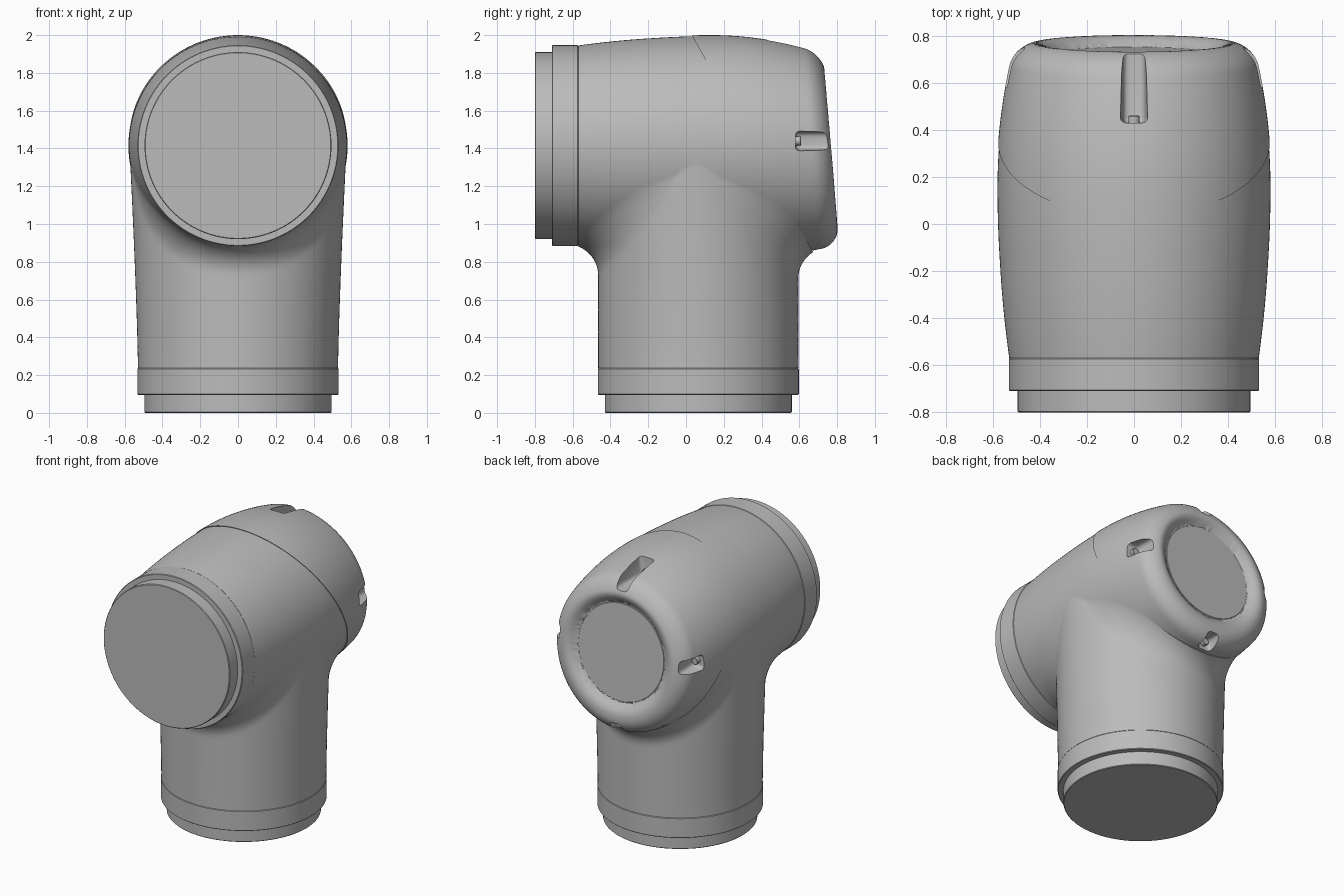
import bpy, bmesh
from math import hypot, radians, pi
from mathutils import Vector, Matrix

cube = bpy.data.objects.get("Cube")
if cube:
    bpy.data.objects.remove(cube)

grey = bpy.data.materials.new("light_grey")
grey.use_nodes = True
COLOUR = (0.5, 0.5, 0.5, 1)
grey.diffuse_color = COLOUR
grey.node_tree.nodes["Principled BSDF"].inputs["Base Color"].default_value = COLOUR

ARM_Z, LEG_Y, TUBE_R, PLUG_R = 1.415, 0.065, 0.53, 0.495
CENTRE = Vector((0, 0.06, 1.41))
SEAM_POINT, SEAM_NORMAL = Vector((0, 0.03, 2)), Vector((0, 0.873, 0.488))
BACK_NORMAL, BACK_DIST = Vector((0, 0.997, 0.0775)), 0.876
BACK_CENTRE = Vector((0, 0.768, 1.42))


def add_object(name, bm):
    mesh = bpy.data.meshes.new(name)
    bm.to_mesh(mesh)
    bm.free()
    obj = bpy.data.objects.new(name, mesh)
    bpy.context.collection.objects.link(obj)
    mesh.materials.append(grey)
    return obj


def smooth(obj):
    bpy.ops.object.select_all(action='DESELECT')
    obj.select_set(True)
    bpy.context.view_layer.objects.active = obj
    bpy.ops.object.shade_smooth_by_angle(angle=radians(32))


def cylinder(name, radius, start, end, sides=128, bevel=0.004):
    """Capped cylinder between two points with softened rims."""
    start, end = Vector(start), Vector(end)
    axis = end - start
    bm = bmesh.new()
    bmesh.ops.create_cone(bm, cap_ends=True, segments=sides, radius1=radius,
                          radius2=radius, depth=axis.length)
    rims = [e for e in bm.edges if any(len(f.verts) > 4 for f in e.link_faces)]
    bmesh.ops.bevel(bm, geom=rims, offset=bevel, segments=1, affect='EDGES')
    turn = axis.to_track_quat('Z', 'Y').to_matrix().to_4x4()
    bm.transform(Matrix.Translation((start + end) / 2) @ turn)
    obj = add_object(name, bm)
    smooth(obj)
    return obj


# Rounded union and rounded intersection of distance fields
def blend_union(a, b, k):
    return max(k, min(a, b)) - hypot(max(k - a, 0), max(k - b, 0))


def blend_cut(a, b, k):
    return -blend_union(-a, -b, k)


def arm(x, y, z):
    """Barrel along y, tapering faster towards the back."""
    length = 0.72 if y < 0.15 else 0.52
    radius = 0.585 - 0.055 * ((y - 0.15) / length) ** 2
    mid = ARM_Z - 0.077 * max(y - 0.1, 0) ** 2
    return hypot(x, z - mid) - radius


def body_field(p):
    x, y, z = p
    a = arm(x, y, z) + 0.005 * min(1, max(0, (y + 0.57) / 0.4))
    if z > ARM_Z:
        return a
    widen = 1 + 0.085 * max(0, (z - 0.25) / 1.165) ** 1.3
    leg_r = hypot(x / widen, y - LEG_Y)
    arm_r = hypot(x, z - ARM_Z)
    dot = x * x / max(leg_r * arm_r, 1e-6)
    fillet = 0.14 * max(0, 1 - dot * dot)
    return blend_union(a, leg_r - TUBE_R, fillet)


def cap_field(p):
    depth = p.dot(BACK_NORMAL) - BACK_DIST
    shell = blend_cut(arm(*p), depth, 0.1)
    offset = p - BACK_CENTRE
    rad = (offset - BACK_NORMAL * offset.dot(BACK_NORMAL)).length
    wall = (rad - 0.345 - 0.9 * (depth + 0.045)) * 0.75
    recess = max(wall, -(depth + 0.045))
    return blend_cut(shell, -recess, 0.03)


def shrink_to_field(field, cuts):
    """Project a fine sphere on to a field, then trim it by planes and close it."""
    bm = bmesh.new()
    bmesh.ops.create_icosphere(bm, subdivisions=7, radius=1)
    for v in bm.verts:
        ray = v.co.normalized()
        near, far = 0.1, 1.7
        for _ in range(18):
            mid = (near + far) / 2
            if field(CENTRE + ray * mid) < 0:
                near = mid
            else:
                far = mid
        v.co = CENTRE + ray * near
    for point, normal in cuts:
        bmesh.ops.bisect_plane(bm, geom=bm.verts[:] + bm.edges[:] + bm.faces[:],
                               plane_co=point, plane_no=normal, clear_outer=True)
        rim = [e for e in bm.edges if e.is_boundary]
        bmesh.ops.holes_fill(bm, edges=rim, sides=0)
    bmesh.ops.recalc_face_normals(bm, faces=bm.faces)
    return bm


# Elbow body: leg and arm blended together
body = add_object("elbow_body", shrink_to_field(body_field, [
    (SEAM_POINT, SEAM_NORMAL),
    (Vector((0, -0.57, 0)), Vector((0, -1, 0))),
    (Vector((0, 0, 0.237)), Vector((0, 0, -1)))]))
smooth(body)

# End cap with dished back
cap = add_object("end_cap", shrink_to_field(cap_field, [(SEAM_POINT, -SEAM_NORMAL)]))

# Screw pockets: name, turn about y, centre height, floor radius, front end
POCKETS = [("top", 0, ARM_Z, 0.435, 0.43), ("left", pi / 2, 1.44, 0.465, 0.58),
           ("bottom", pi, ARM_Z, 0.475, 0.69), ("right", -pi / 2, 1.44, 0.465, 0.58)]
cutter_bm = bmesh.new()
for name, angle, height, floor, front in POCKETS:
    place = Matrix.Translation((0, 0, height)) @ Matrix.Rotation(angle, 4, 'Y')
    box = bmesh.new()
    bmesh.ops.create_cube(box, size=1)
    for v in box.verts:
        top = v.co.z > 0
        v.co = Vector(((0.16 if top else 0.086) * v.co.x,
                       0.95 if v.co.y > 0 else front,
                       floor + 0.3 if top else floor))
    bmesh.ops.bevel(box, geom=box.edges[:], offset=0.022, segments=3,
                    profile=0.5, affect='EDGES')
    box.transform(place)
    temp = bpy.data.meshes.new("pocket")
    box.to_mesh(temp)
    box.free()
    cutter_bm.from_mesh(temp)
    bpy.data.meshes.remove(temp)
    cylinder(name + "_screw", 0.024, place @ Vector((0, front - 0.02, floor + 0.03)),
             place @ Vector((0, front + 0.03, floor + 0.03)), 16, 0.003)

cutter = add_object("pocket_cutter", cutter_bm)
cutter.hide_render = True
cut = cap.modifiers.new("pockets", 'BOOLEAN')
cut.operation, cut.solver, cut.object = 'DIFFERENCE', 'EXACT', cutter
bpy.context.view_layer.objects.active = cap
bpy.ops.object.modifier_apply(modifier=cut.name)
bpy.data.objects.remove(cutter)
smooth(cap)

# Cover disc in the dish
floor_point = BACK_CENTRE - BACK_NORMAL * 0.042
cylinder("cover_disc", 0.335, floor_point - BACK_NORMAL * 0.03, floor_point, bevel=0.002)

# Collars and plugs on both open ends
cylinder("leg_collar", TUBE_R + 0.002, (0, LEG_Y, 0.095), (0, LEG_Y, 0.237))
cylinder("leg_plug", PLUG_R, (0, LEG_Y, 0), (0, LEG_Y, 0.12))
cylinder("arm_collar", TUBE_R + 0.002, (0, -0.71, ARM_Z), (0, -0.57, ARM_Z))
cylinder("arm_plug", PLUG_R, (0, -0.8, ARM_Z), (0, -0.68, ARM_Z))
